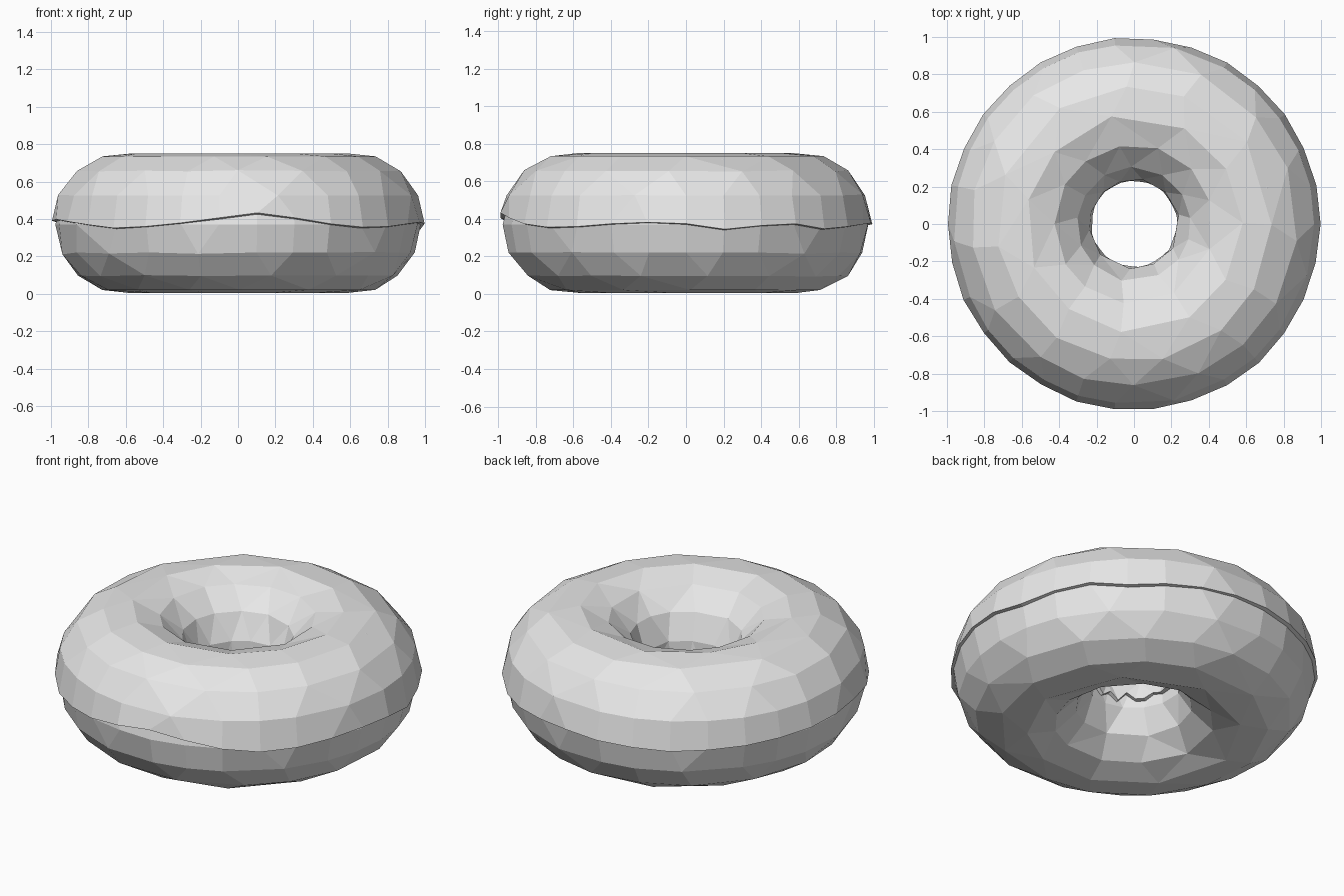
import bpy, bmesh, math, random
from math import sin, cos, tau, radians, degrees

random.seed(4)
if "Cube" in bpy.data.objects:
    bpy.data.objects.remove(bpy.data.objects["Cube"])

MAJOR, MID_Z = 0.612, 0.37
AROUND, SECTION = 30, 15

# Height of the icing's outer edge by compass angle
EDGE = [(-180, .39), (-165, .4), (-131, .35), (-114, .365), (-83, .435), (-53, .355),
        (-33, .36), (-17, .385), (0, .375), (12, .345), (24, .365), (37, .375),
        (46, .345), (80, .38), (120, .36), (150, .375), (180, .39)]


def edge_height(a):
    deg = (degrees(a) + 180) % 360 - 180
    for (a0, z0), (a1, z1) in zip(EDGE, EDGE[1:]):
        if deg <= a1:
            return z0 + (z1 - z0) * (deg - a0) / (a1 - a0)
    return EDGE[-1][1]


def plain_material(name, value):
    mat = bpy.data.materials.new(name)
    mat.use_nodes = True
    colour = (value, value, value, 1)
    mat.diffuse_color = colour
    mat.node_tree.nodes["Principled BSDF"].inputs["Base Color"].default_value = colour
    return mat


def ring_mesh(name, minor, angles, closed, mat, wavy=False):
    """Sweep a round section, or an arc of it, about the z axis."""
    bm = bmesh.new()
    rings = []
    for i in range(AROUND):
        a = tau * i / AROUND
        ring = []
        for j, t in enumerate(angles):
            r = MAJOR + minor * cos(t)
            z = MID_Z + minor * sin(t)
            if wavy and j == 0:
                z = edge_height(a)
            elif wavy and j == len(angles) - 1:
                z += random.uniform(-0.03, 0.03)
            r += random.uniform(-0.004, 0.004)
            ring.append(bm.verts.new((r * cos(a), r * sin(a), z)))
        rings.append(ring)
    n = len(angles)
    for i, ring in enumerate(rings):
        nxt = rings[(i + 1) % AROUND]
        for j in range(n if closed else n - 1):
            k = (j + 1) % n
            bm.faces.new((ring[j], nxt[j], nxt[k], ring[k]))
    mesh = bpy.data.meshes.new(name)
    bm.to_mesh(mesh)
    bm.free()
    mesh.materials.append(mat)
    ob = bpy.data.objects.new(name, mesh)
    bpy.context.collection.objects.link(ob)
    return ob


def facet(ob, ratio):
    mod = ob.modifiers.new("facets", "DECIMATE")
    mod.ratio = ratio


dough = plain_material("plain grey", 0.8)
step = tau / SECTION

# Dough ring
body = ring_mesh("dough_ring", 0.367, [step * j for j in range(SECTION)], True, dough)
facet(body, 0.5)

# Icing shell over the upper half, from outer edge to inside the hole
arc = [step * j for j in range(8)] + [radians(183)]
icing = ring_mesh("icing", 0.383, arc, False, dough, wavy=True)
facet(icing, 0.55)
shell = icing.modifiers.new("thickness", "SOLIDIFY")
shell.thickness = 0.025
shell.offset = -1
